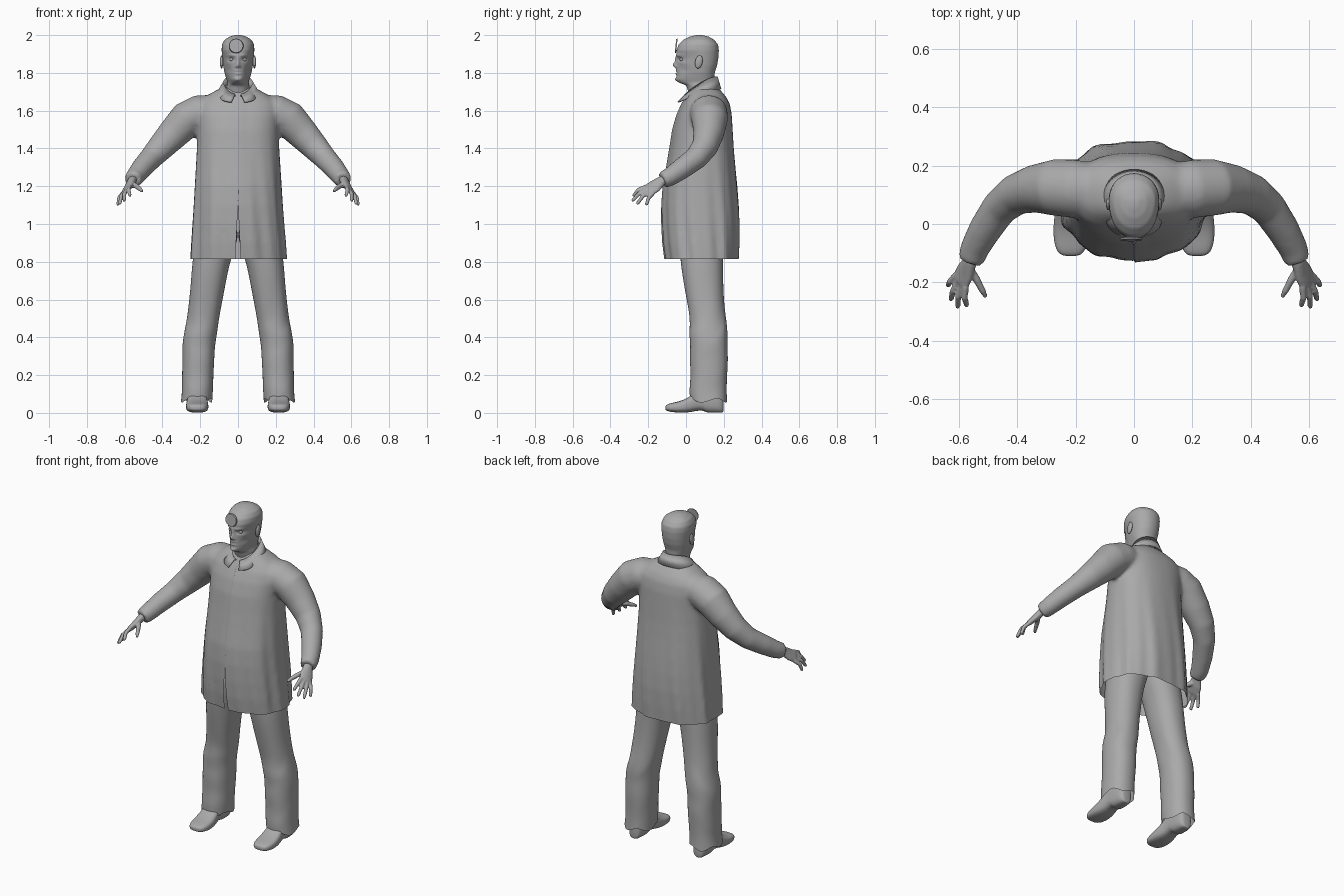
import bpy, bmesh, math
from mathutils import Vector, Matrix

if "Cube" in bpy.data.objects:
    bpy.data.objects.remove(bpy.data.objects["Cube"])

cloth = bpy.data.materials.new("plain_grey")
cloth.diffuse_color = (0.4, 0.4, 0.4, 1)
cloth.use_nodes = True
cloth.node_tree.nodes["Principled BSDF"].inputs["Base Color"].default_value = cloth.diffuse_color


def make(name, bm):
    bmesh.ops.recalc_face_normals(bm, faces=bm.faces[:])
    for f in bm.faces:
        f.smooth = True
    me = bpy.data.meshes.new(name)
    bm.to_mesh(me)
    bm.free()
    me.materials.append(cloth)
    ob = bpy.data.objects.new(name, me)
    bpy.context.collection.objects.link(ob)
    return ob


def skin(bm, rings, cap0=True, cap1=True, closed=True):
    """Join a row of point rings with quads."""
    vs = [[bm.verts.new(p) for p in r] for r in rings]
    n = len(vs[0])
    for a, b in zip(vs, vs[1:]):
        for i in range(n if closed else n - 1):
            j = (i + 1) % n
            bm.faces.new((a[i], a[j], b[j], b[i]))
    if cap0:
        bm.faces.new(vs[0][::-1])
    if cap1:
        bm.faces.new(vs[-1])


def oval(c, u, v, n=16, p=1.0):
    """Ring around c with half axes u and v; p below 1 is squarer."""
    out = []
    for i in range(n):
        t = 2 * math.pi * i / n
        a, b = math.cos(t), math.sin(t)
        out.append(c + u * math.copysign(abs(a) ** p, a) + v * math.copysign(abs(b) ** p, b))
    return out


def tube(bm, path, hint=(0, 1, 0), n=14):
    """Limb through (point, half width along hint, half thickness)."""
    pts = [Vector(q[0]) for q in path]
    rings = []
    for i, (_, a, b) in enumerate(path):
        t = (pts[min(i + 1, len(pts) - 1)] - pts[max(i - 1, 0)]).normalized()
        u = Vector(hint)
        u = (u - t * u.dot(t)).normalized()
        rings.append(oval(pts[i], u * a, t.cross(u) * b, n))
    skin(bm, rings)


def smooth_fuse(ob, voxel, rounds):
    """Fuse overlapping solids into one smooth skin."""
    m = ob.modifiers.new("fuse", 'REMESH')
    m.mode, m.voxel_size, m.use_smooth_shade = 'VOXEL', voxel, True
    s = ob.modifiers.new("soften", 'SMOOTH')
    s.factor, s.iterations = 0.5, rounds
    dg = bpy.context.evaluated_depsgraph_get()
    me = bpy.data.meshes.new_from_object(ob.evaluated_get(dg))
    ob.modifiers.clear()
    ob.data = me
    if not me.materials:
        me.materials.append(cloth)


def mirrored(ob):
    ob.modifiers.new("mirror", 'MIRROR').use_clip = False


def subdivided(ob):
    ob.modifiers.new("round", 'SUBSURF').levels = 2
    ob.modifiers["round"].render_levels = 2


X, Y, Z = Vector((1, 0, 0)), Vector((0, 1, 0)), Vector((0, 0, 1))

# Coat body: z, front y, back y, half width
body = [(.78, -.105, .275, .258), (.9, -.12, .282, .25), (1.0, -.125, .284, .243),
        (1.1, -.125, .28, .236), (1.2, -.118, .272, .23), (1.3, -.1, .262, .224),
        (1.4, -.083, .253, .218), (1.5, -.068, .247, .215), (1.58, -.045, .242, .22),
        (1.635, -.02, .232, .215), (1.67, .0, .215, .18), (1.70, .015, .19, .13), (1.72, .03, .17, .09)]
bm = bmesh.new()
rings = []
for z, f, b, w in body:
    r = oval(Vector((0, (f + b) / 2, z)), X * w, Y * (b - f) / 2, 72, .85)
    k = .012 * max(0, min(1, (1.5 - z) / .6))           # hanging folds grow to the hem
    for i, q in enumerate(r):
        t = 2 * math.pi * i / 72
        s = 1 + k * (math.sin(9 * t + 2 * z) + .7 * math.sin(17 * t + 5 * z)) / .25 * .5
        q.x, q.y = q.x * s, (q.y - .08) * s + .08
    rings.append(r)
skin(bm, rings)
# Sleeves
for s in (1, -1):
    arm = [((.13, .115, 1.60), .09, .085), ((.2, .12, 1.59), .1, .095), ((.27, .125, 1.555), .097, .097),
           ((.34, .12, 1.48), .082, .085), ((.405, .1, 1.41), .07, .073), ((.46, .055, 1.35), .062, .062),
           ((.51, -.02, 1.295), .057, .056), ((.545, -.085, 1.25), .05, .05), ((.558, -.125, 1.232), .046, .045)]
    tube(bm, [((s * p[0], p[1], p[2]), a, b) for p, a, b in arm], n=24)
coat = make("coat", bm)
smooth_fuse(coat, .011, 7)
# Open hem, front closure and lower front slit
bm = bmesh.new()
bm.from_mesh(coat.data)


def cut(co, no, clear=False):
    bmesh.ops.bisect_plane(bm, geom=bm.verts[:] + bm.edges[:] + bm.faces[:], plane_co=co,
                           plane_no=no, clear_inner=clear)


cut((0, 0, .815), (0, 0, 1), True)
for s in (1, -1):
    cut((0, 0, 1.1), (.28, 0, s * .014))
for x in (0, .003):
    cut((x, 0, 0), (1, 0, 0))
gone = []
for f in bm.faces:
    c = f.calc_center_median()
    if c.y < 0 and c.z < 1.1 and abs(c.x) < .05 * (1.1 - c.z):
        gone.append(f)
bmesh.ops.delete(bm, geom=gone, context='FACES')
for v in bm.verts:
    if v.co.y < .03 and .0025 < v.co.x < .05 and v.co.z < 1.66:
        v.co.y -= .006 * (1 - v.co.x / .05)
bm.to_mesh(coat.data)
bm.free()

# Collar: stand, fold and pointed fall, open at the throat
bm = bmesh.new()
rows = [[], [], []]
for i in range(41):
    t = math.radians(-168 + 336 * i / 40)
    front = (1 - math.cos(t)) / 2                       # 0 at the nape, 1 at the throat
    tip = max(0, front - .8) * 5
    for row, rx, ry, z in ((0, .064, .07, 1.735 - .06 * front), (1, .076, .082, 1.782 - .095 * front ** 1.6),
                           (2, .118 + .05 * tip, .102 + .022 * tip, 1.715 - .055 * front - .015 * tip)):
        rows[row].append(Vector((rx * math.sin(t), .085 + ry * math.cos(t) - .01 * front, z)))
skin(bm, rows, False, False, False)
collar = make("collar", bm)
collar.modifiers.new("cloth", 'SOLIDIFY').thickness = .006

# Trousers: z, outer x, inner x, front y, back y
leg = [(1.0, .2, -.01, -.04, .2), (.9, .225, .005, -.035, .2), (.8, .243, .043, -.03, .197),
       (.68, .25, .066, -.012, .197), (.56, .262, .088, .01, .203), (.48, .272, .102, .022, .215),
       (.42, .288, .112, .016, .222), (.36, .296, .122, .024, .218), (.28, .293, .125, .018, .224),
       (.2, .297, .13, .026, .218), (.13, .296, .132, .016, .215), (.065, .302, .136, .022, .218)]
bm = bmesh.new()
rings = []
for k, (z, o, i, f, b) in enumerate(leg):
    r = oval(Vector(((o + i) / 2, (f + b) / 2, z)), X * (o - i) / 2, Y * (b - f) / 2, 28, .9)
    for j, q in enumerate(r):
        if z < .6:
            q += Vector((0, 0, .012 * math.sin(j * .9 + k * 1.7)))
    rings.append(r)
skin(bm, rings, True, False)
trousers = make("trouser_legs", bm)
mirrored(trousers)
subdivided(trousers)

# Shoes: y, half width, bottom z, top z
shoe = [(-.11, .02, .018, .035), (-.102, .042, .01, .045), (-.075, .056, .004, .053), (-.03, .061, 0, .062),
        (.02, .058, .002, .085), (.06, .05, .012, .12), (.095, .049, .012, .14), (.105, .049, 0, .142),
        (.16, .047, 0, .14), (.19, .038, 0, .12), (.2, .022, .003, .08)]
bm = bmesh.new()
skin(bm, [oval(Vector((.216, y, (lo + hi) / 2)), X * w, Z * (hi - lo) / 2, 20, .7) for y, w, lo, hi in shoe])
shoes = make("shoes", bm)
mirrored(shoes)
subdivided(shoes)

# Hands: palm, four fingers and a thumb
bm = bmesh.new()
across = Vector((.5, .62, -.5)).normalized()
knuckle = Vector((.592, -.195, 1.18))
tube(bm, [((.55, -.09, 1.245), .026, .024), ((.562, -.13, 1.228), .028, .022),
          ((.578, -.165, 1.2), .04, .019), (knuckle, .041, .015), ((.596, -.206, 1.172), .034, .01)], across)
for off, tip in ((-.031, (.572, -.282, 1.148)), (-.01, (.604, -.287, 1.122)),
                 (.011, (.628, -.262, 1.105)), (.031, (.638, -.212, 1.1))):
    a, b = knuckle + across * off, Vector(tip)
    mid = a.lerp(b, .5) + Vector((.006, -.004, .008))
    tube(bm, [(a, .012, .012), (mid, .011, .011), (a.lerp(b, .9), .0095, .0095), (b, .006, .006)], across, 10)
tube(bm, [((.565, -.15, 1.212), .017, .015), ((.538, -.19, 1.2), .014, .013),
          ((.518, -.228, 1.185), .012, .011), ((.506, -.25, 1.172), .007, .007)], across, 10)
hands = make("hands", bm)
smooth_fuse(hands, .0045, 3)
mirrored(hands)

# Head and neck: z, front y, back y, half width
skull = [(1.62, .03, .15, .06), (1.70, .012, .158, .061), (1.735, .0, .156, .06), (1.748, -.038, .152, .056),
         (1.765, -.055, .15, .061), (1.80, -.052, .152, .072), (1.84, -.05, .165, .079), (1.88, -.051, .172, .083),
         (1.92, -.05, .174, .087), (1.95, -.04, .17, .085), (1.975, -.015, .15, .072),
         (1.992, .02, .12, .045), (2.001, .055, .085, .015)]
bm = bmesh.new()
rings = []
for z, f, b, w in skull:
    r = oval(Vector((0, .08, z)), X * w, Y, 40, .95)
    for q in r:
        d = q.y - .08
        q.y = .08 + d * ((b - .08) if d > 0 else (.08 - f))
        if d < 0 and 1.74 < z < 1.9:                     # narrow the jaw and cheeks
            q.x *= 1 + .18 * d
    rings.append(r)
skin(bm, rings)
head = make("head", bm)
smooth_fuse(head, .006, 4)
# Face features: x, z, spread x, spread z, push toward the back
face = [(.033, 1.872, .015, .009, .012), (.03, 1.893, .022, .006, -.006), (0, 1.842, .009, .014, -.022),
        (0, 1.87, .007, .02, -.009), (.012, 1.834, .006, .006, -.008), (0, 1.805, .022, .003, .005),
        (0, 1.812, .018, .004, -.005), (0, 1.796, .016, .004, -.006), (0, 1.783, .02, .005, .004),
        (0, 1.763, .018, .009, -.006), (.048, 1.815, .014, .016, .006), (.052, 1.852, .012, .01, -.004)]
for v in head.data.vertices:
    if v.co.y < .05:
        x, z = abs(v.co.x), v.co.z
        v.co.y += sum(d * math.exp(-((x - a) / sa) ** 2 - ((z - c) / sc) ** 2) for a, c, sa, sc, d in face)

# Eyes and ears
for name, c, size, tilt in (("eyes", (.033, -.022, 1.871), (.012, .012, .01), 0),
                            ("ears", (.087, .068, 1.858), (.009, .02, .035), -.2)):
    bm = bmesh.new()
    bmesh.ops.create_uvsphere(bm, u_segments=16, v_segments=10, radius=1)
    bm.transform(Matrix.Translation(c) @ Matrix.Rotation(tilt, 4, 'X') @ Matrix.Diagonal((*size, 1)))
    mirrored(make(name, bm))

# Round mirror on the forehead
bm = bmesh.new()
bmesh.ops.create_cone(bm, cap_ends=True, segments=32, radius1=.039, radius2=.036, depth=.007)
bm.transform(Matrix.Translation((-.01, -.052, 1.943)) @ Matrix.Rotation(math.radians(84), 4, 'X'))
disc = make("forehead_mirror", bm)
for f in disc.data.polygons:
    f.use_smooth = False
